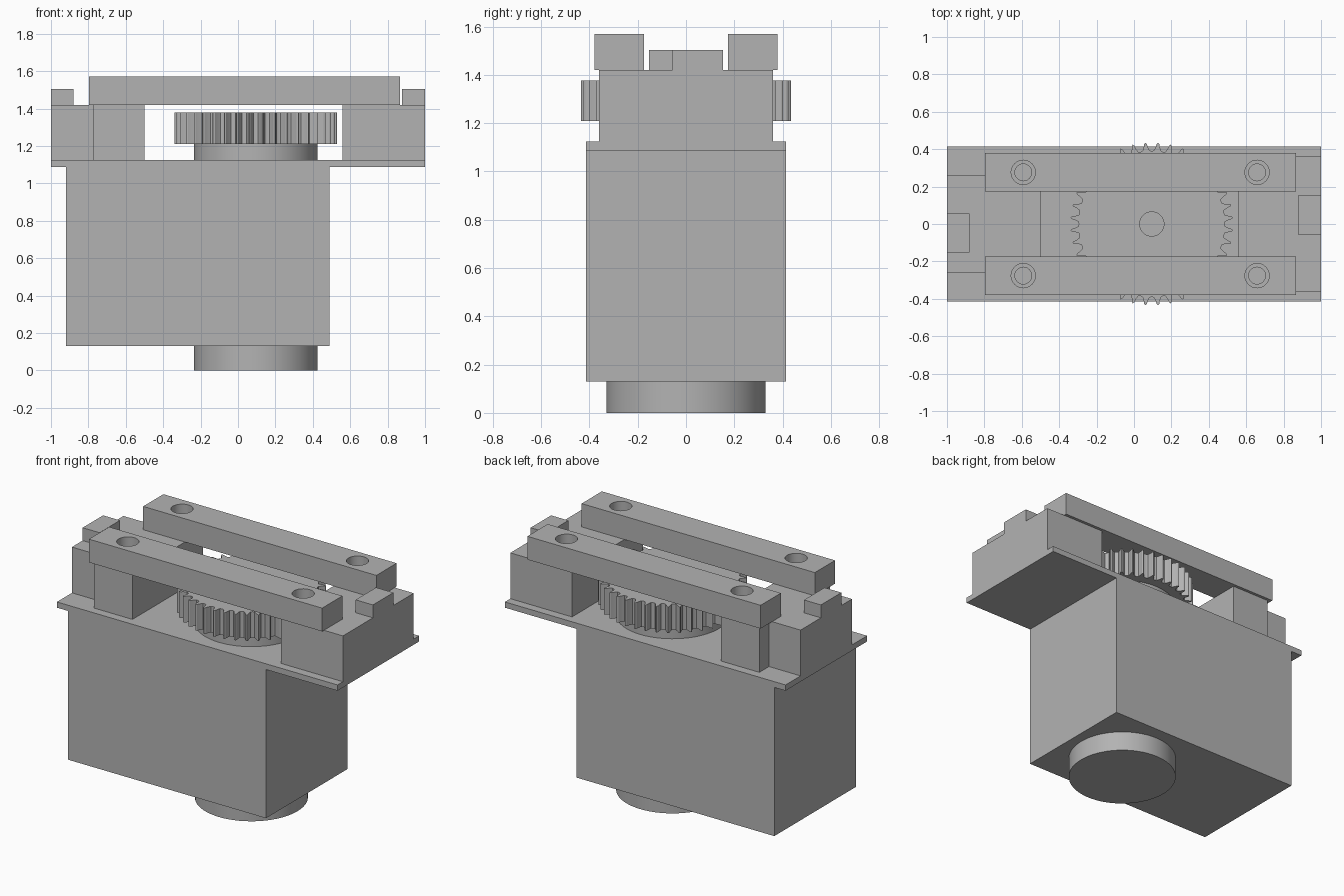
import bpy
import bmesh
import math

default = bpy.data.objects.get("Cube")
if default:
    bpy.data.objects.remove(default, do_unlink=True)

GREY = (0.45, 0.45, 0.45, 1.0)
grey = bpy.data.materials.new("plain grey")
grey.use_nodes = True
grey.diffuse_color = GREY
grey.node_tree.nodes["Principled BSDF"].inputs["Base Color"].default_value = GREY

AXIS_X = 0.095          # gear and hub centre
PLATE_TOP, BLOCK_TOP, BAR_TOP = 1.125, 1.42, 1.57


def prism(name, outline, z0, z1):
    """Extrude a closed xy outline from z0 to z1."""
    bm = bmesh.new()
    base = bm.faces.new([bm.verts.new((x, y, z0)) for x, y in outline])
    top = bmesh.ops.extrude_face_region(bm, geom=[base])["geom"]
    verts = [v for v in top if isinstance(v, bmesh.types.BMVert)]
    bmesh.ops.translate(bm, verts=verts, vec=(0, 0, z1 - z0))
    bmesh.ops.recalc_face_normals(bm, faces=bm.faces)
    mesh = bpy.data.meshes.new(name)
    bm.to_mesh(mesh)
    bm.free()
    mesh.materials.append(grey)
    obj = bpy.data.objects.new(name, mesh)
    bpy.context.collection.objects.link(obj)
    return obj


def box(name, x0, x1, y0, y1, z0, z1):
    return prism(name, [(x0, y0), (x1, y0), (x1, y1), (x0, y1)], z0, z1)


def disc(name, x, y, radius, z0, z1, sides=64):
    angles = [2 * math.pi * i / sides for i in range(sides)]
    return prism(name, [(x + radius * math.cos(a), y + radius * math.sin(a)) for a in angles], z0, z1)


def select_only(obj):
    bpy.ops.object.select_all(action="DESELECT")
    obj.select_set(True)
    bpy.context.view_layer.objects.active = obj


def smooth(obj):
    select_only(obj)
    bpy.ops.object.shade_smooth_by_angle(angle=math.radians(30))


def cut(obj, cutter):
    """Subtract the cutter and remove it."""
    cutter.hide_render = True
    select_only(obj)
    mod = obj.modifiers.new("cut", "BOOLEAN")
    mod.operation = "DIFFERENCE"
    mod.solver = "EXACT"
    mod.object = cutter
    bpy.ops.object.modifier_apply(modifier=mod.name)
    bpy.data.objects.remove(cutter, do_unlink=True)


# Housing and mounting plate
box("motor_housing", -0.92, 0.49, -0.415, 0.415, 0.13, 1.088)
box("mounting_plate", -1, 1, -0.415, 0.415, 1.088, PLATE_TOP)

# Round hubs below and above the housing
smooth(disc("bottom_hub", AXIS_X, 0, 0.33, 0, 0.13))
smooth(disc("top_hub", AXIS_X, 0, 0.33, PLATE_TOP, 1.21))

# Gear: each tooth is a root, two flanks and a narrow tip
TEETH = 40
tooth = [(0.0, 0.39), (0.2, 0.393), (0.32, 0.41), (0.4, 0.43),
         (0.5, 0.436), (0.6, 0.43), (0.68, 0.41), (0.8, 0.393)]
outline = []
for i in range(TEETH):
    for step, radius in tooth:
        angle = 2 * math.pi * (i + step) / TEETH
        outline.append((AXIS_X + radius * math.cos(angle), radius * math.sin(angle)))
gear = prism("gear", outline, 1.21, 1.378)
cut(gear, disc("bore_cutter", AXIS_X, 0, 0.065, 1.2, 1.4, 32))
smooth(gear)

# End blocks: the right one is stepped in plan, the left one is plain
stepped = [(-0.5, -0.36), (-0.5, 0.36), (-0.775, 0.36), (-0.775, 0.262),
           (-1, 0.262), (-1, -0.262), (-0.775, -0.262), (-0.775, -0.36)]
prism("right_block", stepped, PLATE_TOP, BLOCK_TOP)
box("left_block", 0.56, 1, -0.36, 0.36, PLATE_TOP, BLOCK_TOP)

# Small offset lugs on the block ends
box("right_lug", -1, -0.88, -0.153, 0.055, BLOCK_TOP, 1.503)
box("left_lug", 0.877, 1, -0.055, 0.153, BLOCK_TOP, 1.503)

# Clamp bars with counterbored screw holes
for name, side in (("front_bar", -1), ("back_bar", 1)):
    y = side * 0.276
    bar = box(name, -0.797, 0.865, y - 0.103, y + 0.103, BLOCK_TOP, BAR_TOP)
    for x in (-0.592, 0.658):
        cut(bar, disc("counterbore_cutter", x, y, 0.065, 1.5, 1.6, 32))
        cut(bar, disc("screw_cutter", x, y, 0.045, 1.4, 1.55, 32))
    smooth(bar)
